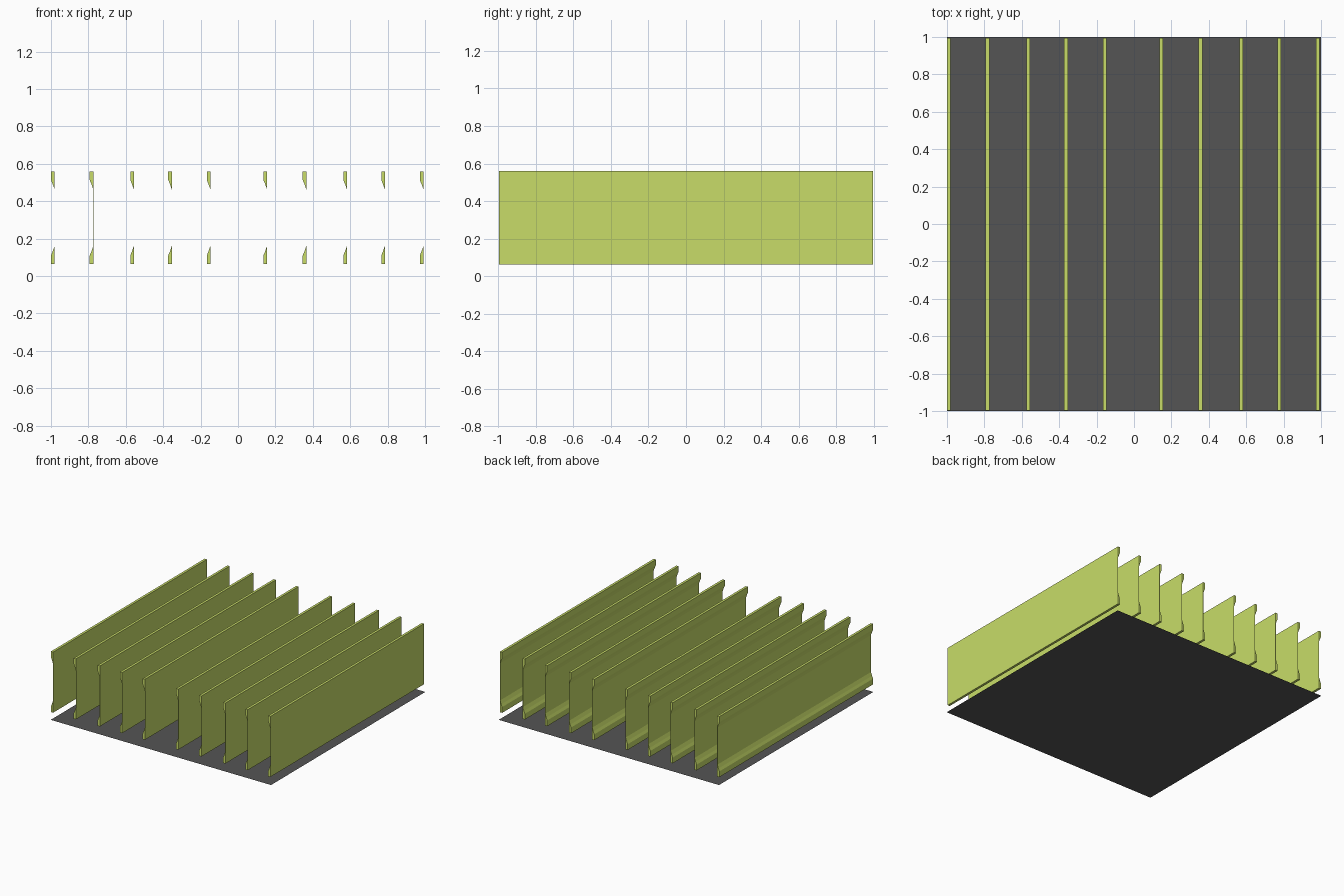
import bpy, bmesh

if "Cube" in bpy.data.objects:
    bpy.data.objects.remove(bpy.data.objects["Cube"])


def material(name, rgb):
    m = bpy.data.materials.new(name)
    m.diffuse_color = (*rgb, 1)
    m.use_nodes = True
    m.node_tree.nodes["Principled BSDF"].inputs["Base Color"].default_value = m.diffuse_color
    return m


lime = material("lime", (0.58, 0.72, 0.14))
dark = material("dark", (0.09, 0.09, 0.09))

# Flat base sheet
bpy.ops.mesh.primitive_plane_add(size=2)
base = bpy.context.object
base.name = "base_sheet"
base.data.materials.append(dark)

# Panel cross-section: thin web on the +x side, thickened tapered rims
W, H, Z0, WEB = 0.02, 0.497, 0.063, 0.001
Y0, Y1 = -0.997, 0.995
taper = [(0, 0), (0, 0.047), (0.009, 0.068), (W - WEB, 0.097)]
profile = taper + [(x, H - z) for x, z in reversed(taper)] + [(W, H), (W, 0)]

# Extrude the section along y
bm = bmesh.new()
face = bm.faces.new([bm.verts.new((x - W, Y0, Z0 + z)) for x, z in profile])
ext = bmesh.ops.extrude_face_region(bm, geom=[face])
moved = [g for g in ext["geom"] if isinstance(g, bmesh.types.BMVert)]
bmesh.ops.translate(bm, vec=(0, Y1 - Y0, 0), verts=moved)
bmesh.ops.recalc_face_normals(bm, faces=bm.faces)
mesh = bpy.data.meshes.new("panel")
bm.to_mesh(mesh)
bm.free()
mesh.materials.append(lime)

# Two groups of five panels, placed by their flat right side
for i, x in enumerate((-0.98, -0.773, -0.556, -0.353, -0.147,
                       0.156, 0.366, 0.583, 0.786, 0.992)):
    panel = bpy.data.objects.new(f"panel_{i + 1}", mesh)
    panel.location.x = x
    bpy.context.collection.objects.link(panel)
